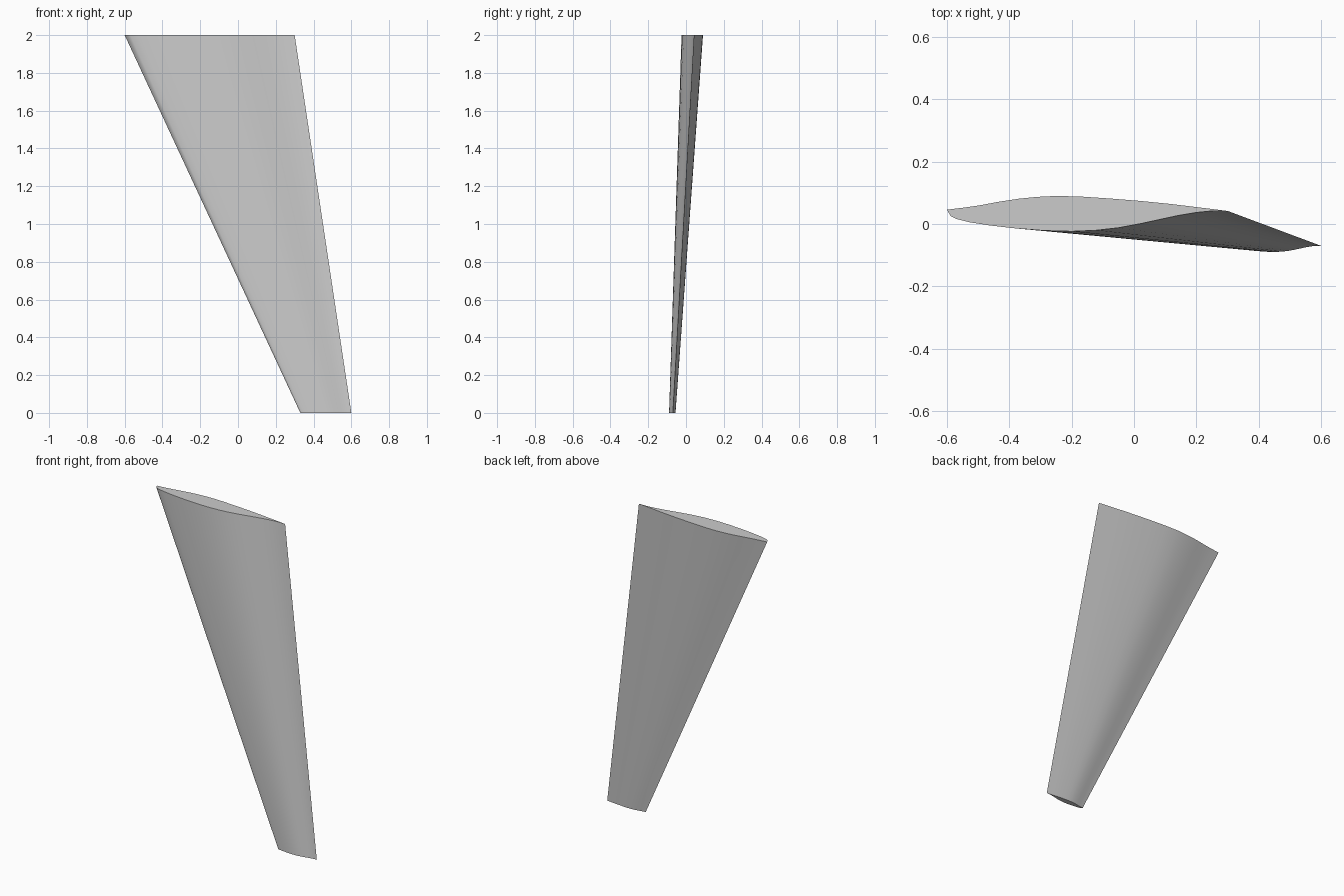
import bpy, bmesh, math

if "Cube" in bpy.data.objects:
    bpy.data.objects.remove(bpy.data.objects["Cube"])

# Root airfoil outline at the top: upper side nose to tail, then lower side back
UPPER = [(-0.6, 0.046), (-0.55, 0.052), (-0.5, 0.059), (-0.43, 0.072), (-0.37, 0.081),
         (-0.31, 0.087), (-0.25, 0.09), (-0.17, 0.088), (-0.08, 0.082), (0.02, 0.074),
         (0.12, 0.064), (0.21, 0.053), (0.3, 0.042)]
LOWER = [(0.25, 0.042), (0.2, 0.037), (0.14, 0.027), (0.08, 0.014), (0.02, 0.001),
         (-0.05, -0.012), (-0.12, -0.02), (-0.2, -0.0235), (-0.29, -0.021), (-0.38, -0.014),
         (-0.46, -0.005), (-0.53, 0.006), (-0.57, 0.016), (-0.588, 0.025)]
ROOT = UPPER + LOWER
TAIL_ROOT, TAIL_TIP = (0.3, 0.042), (0.6, -0.07)
TIP_SCALE, HEIGHT, SECTIONS = 0.3, 2.0, 10


def section(bm, t):
    """Airfoil ring; t = 0 at the narrow bottom tip, 1 at the wide root."""
    s = TIP_SCALE + (1 - TIP_SCALE) * t
    tx, ty = (a + (b - a) * t for a, b in zip(TAIL_TIP, TAIL_ROOT))
    return [bm.verts.new((tx + (x - TAIL_ROOT[0]) * s,
                          ty + (y - TAIL_ROOT[1]) * s, HEIGHT * t)) for x, y in ROOT]


# Tapered blade lofted through evenly spaced sections, with closed ends
bm = bmesh.new()
rings = [section(bm, i / SECTIONS) for i in range(SECTIONS + 1)]
n = len(ROOT)
for low, high in zip(rings, rings[1:]):
    for i in range(n):
        j = (i + 1) % n
        bm.faces.new((low[i], low[j], high[j], high[i]))
bm.faces.new(rings[0])
bm.faces.new(rings[-1])
bmesh.ops.recalc_face_normals(bm, faces=bm.faces)
mesh = bpy.data.meshes.new("wing_blade")
bm.to_mesh(mesh)
bm.free()
wing = bpy.data.objects.new("wing_blade", mesh)
bpy.context.collection.objects.link(wing)
bpy.context.view_layer.objects.active = wing
wing.select_set(True)
bpy.ops.object.shade_smooth_by_angle(angle=math.radians(35))
